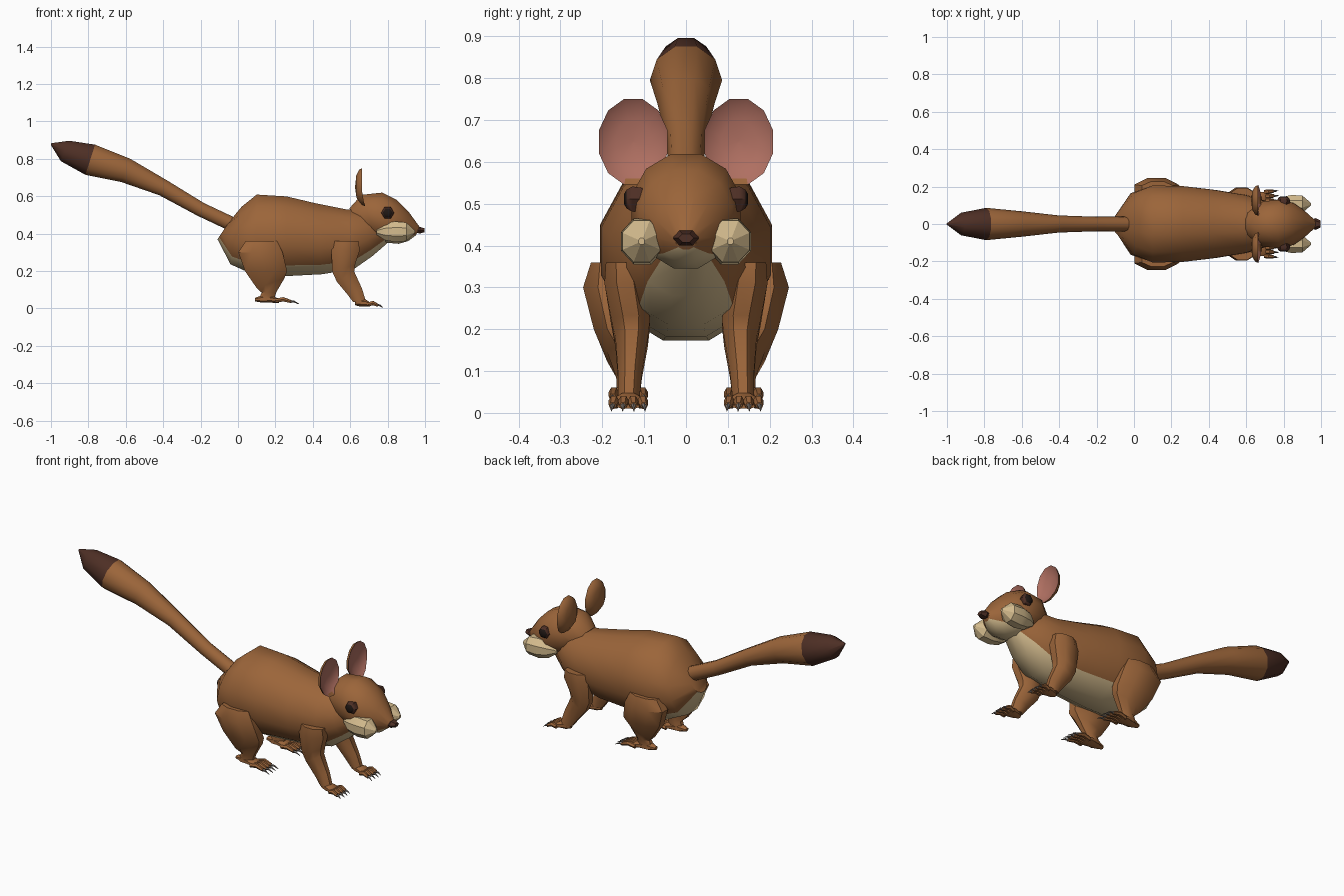
import bpy, bmesh
from math import sin, cos, pi, radians
from mathutils import Vector as V

cube = bpy.data.objects.get("Cube")
if cube:
    bpy.data.objects.remove(cube)


def material(name, r, g, b):
    m = bpy.data.materials.new(name)
    m.use_nodes = True
    m.diffuse_color = (r, g, b, 1)
    bsdf = m.node_tree.nodes["Principled BSDF"]
    bsdf.inputs["Base Color"].default_value = (r, g, b, 1)
    bsdf.inputs["Roughness"].default_value = 0.8
    return m


FUR = material("brown_fur", .33, .13, .042)
CREAM = material("cream_fur", .66, .50, .27)
DARK = material("dark_brown", .075, .028, .018)
PINK = material("ear_pink", .43, .16, .12)
CLAW = material("claw_grey", .2, .17, .15)
BLACK = material("pupil_black", .015, .009, .007)


def loft(bm, rings, n, rule=None):
    """Skin rings of (centre, u, v); rule(ring, side) picks the material."""
    loops = []
    for c, u, v in rings:
        angles = [2 * pi * (i + .5) / n for i in range(n)]
        loops.append([bm.verts.new(V(c) + V(u) * sin(a) - V(v) * cos(a)) for a in angles])
    faces = [bm.faces.new(loops[0]), bm.faces.new(loops[-1])]
    if rule:
        faces[0].material_index = rule(0, n // 2)
        faces[1].material_index = rule(len(rings) - 2, n // 2)
    for k in range(len(rings) - 1):
        for i in range(n):
            j = (i + 1) % n
            f = bm.faces.new((loops[k][i], loops[k][j], loops[k + 1][j], loops[k + 1][i]))
            faces.append(f)
            if rule:
                f.material_index = rule(k, i)
    return faces


def finish(name, bm, mats, mirror=False, angle=40):
    bmesh.ops.recalc_face_normals(bm, faces=bm.faces)
    me = bpy.data.meshes.new(name)
    bm.to_mesh(me)
    bm.free()
    for m in mats:
        me.materials.append(m)
    me.shade_smooth()
    me.set_sharp_from_angle(angle=radians(angle))
    ob = bpy.data.objects.new(name, me)
    bpy.context.collection.objects.link(ob)
    if mirror:
        mod = ob.modifiers.new("Mirror", "MIRROR")
        mod.use_axis = (False, True, False)
    return ob


def profile(sections):
    """Rings from top point, bottom point and half width."""
    out = []
    for tx, tz, bx, bz, w in sections:
        top, bottom = V((tx, 0, tz)), V((bx, 0, bz))
        out.append(((top + bottom) / 2, (0, w, 0), (top - bottom) / 2 * 1.03))
    return out


def underside(k, i):
    return 1 if i in (0, 10, 11) else 0


# Body with cream belly
bm = bmesh.new()
loft(bm, profile([
    (-.05, .46, -.11, .37, .06), (.02, .545, -.04, .235, .17),
    (.10, .61, .10, .172, .213), (.26, .60, .26, .172, .21),
    (.42, .562, .45, .182, .188), (.58, .53, .62, .21, .16),
    (.66, .53, .72, .28, .13), (.72, .50, .80, .35, .08)]), 12, underside)
finish("body", bm, [FUR, CREAM])

# Head with cream chin
bm = bmesh.new()
loft(bm, profile([
    (.595, .535, .69, .40, .085), (.66, .608, .74, .365, .125),
    (.77, .62, .80, .35, .135), (.85, .58, .86, .345, .115),
    (.91, .52, .91, .36, .075), (.972, .435, .95, .39, .025)]), 12, underside)
finish("head", bm, [FUR, CREAM])

# Nose
bm = bmesh.new()
loft(bm, [((x, 0, .418), (0, r, 0), (0, 0, r * .65))
          for x, r in ((.95, .022), (.972, .032), (.998, .018))], 6)
finish("nose", bm, [DARK])

# Cheek puffs
bm = bmesh.new()
loft(bm, [((x, y, .41), (0, r, 0), (0, 0, r * 1.08))
          for x, y, r in ((.74, .095, .015), (.785, .10, .045), (.84, .104, .055),
                          (.90, .106, .05), (.945, .106, .008))], 8)
finish("cheeks", bm, [CREAM], True, 30)

# Eyes
bm = bmesh.new()
loft(bm, [((.80, y, .511), (r, 0, 0), (0, 0, r))
          for y, r in ((.10, .03), (.128, .035), (.142, .026), (.148, .014))],
     6, lambda k, i: int(k == 2))
finish("eyes", bm, [DARK, BLACK], True)

# Ears: shallow bowls open to the nose, pink inside
bm = bmesh.new()
bowl = [(.626, .02), (.632, .6), (.648, .92), (.664, 1), (.654, .86), (.643, .5), (.64, .02)]
ear = loft(bm, [((x, .126, .648), (0, .085 * s, 0), (0, 0, .106 * s)) for x, s in bowl],
           12, lambda k, i: int(k > 2))
for f in ear:
    if f.calc_center_median().z < .565:
        f.material_index = 0
for v in bm.verts:
    v.co.x += max(0, .60 - v.co.z) * .3
finish("ears", bm, [FUR, PINK], True, 50)

# Tail with dark tip
path = [(-.02, .445, .04), (-.2, .53, .04), (-.4, .645, .047), (-.6, .738, .07),
        (-.79, .795, .089), (-.925, .842, .062), (-1, .88, .004)]
tail = []
for k, (x, z, r) in enumerate(path):
    a, b = path[max(k - 1, 0)], path[min(k + 1, len(path) - 1)]
    d = V((b[0] - a[0], 0, b[1] - a[1])).normalized()
    tail.append(((x, 0, z), (0, r * .97, 0), V((d.z, 0, -d.x)) * r))
bm = bmesh.new()
loft(bm, tail, 10, lambda k, i: int(k > 3))
finish("tail", bm, [FUR, DARK])


def leg(name, rings):
    """Rings of x, y, z, half length, half width and forward tilt."""
    bm = bmesh.new()
    loft(bm, [((x, y, z), (rx, 0, t), (0, ry, 0)) for x, y, z, rx, ry, t in rings], 8)
    finish(name, bm, [FUR], True)


leg("hind_legs", [(.125, .19, .36, .09, .04, 0), (.12, .185, .30, .128, .066, 0),
                  (.15, .165, .20, .122, .06, 0), (.175, .15, .135, .08, .042, .03),
                  (.165, .14, .085, .042, .029, 0), (.15, .138, .04, .045, .03, 0)])
leg("front_legs", [(.58, .15, .36, .07, .045, 0), (.575, .145, .31, .082, .054, 0),
                   (.565, .132, .215, .066, .05, .02), (.575, .13, .17, .05, .042, .03),
                   (.625, .134, .09, .04, .031, .02), (.65, .137, .035, .038, .028, 0)])


def foot(name, heel, length, ground):
    """Flat paw with four fanned toes and claws."""
    bm = bmesh.new()
    paw = ((0, .026, .012, .010), (.25, .03, .026, .022), (.55, .028, .036, .02),
           (.78, .02, .038, .012))
    loft(bm, [((heel + length * t, .138, ground + z), (0, w, 0), (0, 0, h))
              for t, z, w, h in paw], 8)
    for s in (-1.5, -.5, .5, 1.5):
        x = heel + length * (.7 - .03 * abs(s))
        y = .138 + s * .021
        spread = s * .004
        toe = ((0, .02, .012), (.25, .028, .013), (.5, .016, .009))
        loft(bm, [((x + length * t, y + spread * t * 2, ground + z), (0, r, 0), (0, 0, r))
                  for t, z, r in toe], 6)
        claw = ((.45, .017, .007), (.6, .015, .005), (.75, .003, .001))
        loft(bm, [((x + length * t, y + spread * t * 2, ground + z), (0, r, 0), (0, 0, r))
                  for t, z, r in claw], 5, lambda k, i: 1)
    finish(name, bm, [FUR, CLAW], True)


foot("hind_feet", .09, .165, .021)
foot("front_feet", .625, .105, .001)
